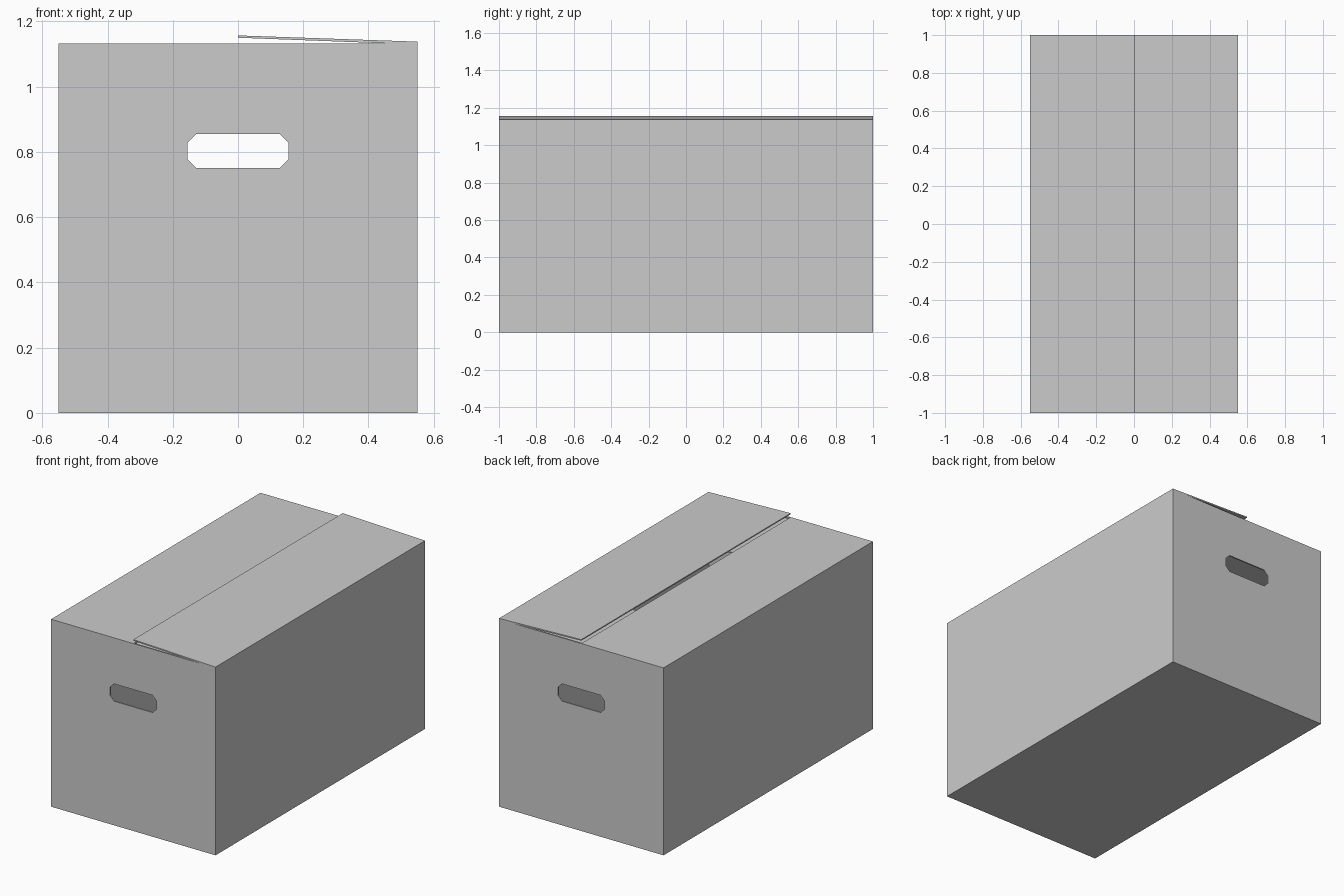
import bpy, bmesh
from mathutils import Vector

if "Cube" in bpy.data.objects:
    bpy.data.objects.remove(bpy.data.objects["Cube"])

HX, HY, H, T = 0.55, 1.0, 1.133, 0.008


def prism(name, profile, y0, y1):
    """Extrude an x-z profile along y."""
    bm = bmesh.new()
    face = bm.faces.new([bm.verts.new((x, y0, z)) for x, z in profile])
    ext = bmesh.ops.extrude_face_region(bm, geom=[face])
    verts = [v for v in ext["geom"] if isinstance(v, bmesh.types.BMVert)]
    bmesh.ops.translate(bm, verts=verts, vec=Vector((0, y1 - y0, 0)))
    bmesh.ops.recalc_face_normals(bm, faces=bm.faces)
    mesh = bpy.data.meshes.new(name)
    bm.to_mesh(mesh)
    bm.free()
    ob = bpy.data.objects.new(name, mesh)
    bpy.context.collection.objects.link(ob)
    return ob


def plate(name, x0, x1, y0, y1, z0, z1):
    return prism(name, [(x0, z0), (x1, z0), (x1, z1), (x0, z1)], y0, y1)


# Box body, including the flat left flap
body = plate("box_body", -HX, HX, -HY, HY, 0, H)

# Cutters: inner space, open right half of the top, hand holes
W, Z0, Z1, C = 0.155, 0.75, 0.855, 0.027
hole = [(-W + C, Z0), (W - C, Z0), (W, Z0 + C), (W, Z1 - C),
        (W - C, Z1), (-W + C, Z1), (-W, Z1 - C), (-W, Z0 + C)]
cutters = [
    plate("cavity_cutter", -HX + T, HX - T, -HY + T, HY - T, T, H - T),
    plate("opening_cutter", 0, HX - T - 0.001, -HY + T + 0.001, HY - T - 0.001, 1.0, 1.3),
    prism("handle_cutter", hole, -1.2, 1.2),
]
for cutter in cutters:
    mod = body.modifiers.new(cutter.name, "BOOLEAN")
    mod.operation = "DIFFERENCE"
    mod.solver = "EXACT"
    mod.object = cutter
    bpy.context.view_layer.objects.active = body
    bpy.ops.object.modifier_apply(modifier=mod.name)
    bpy.data.objects.remove(cutter)

# Slightly raised right flap
prism("right_flap", [(0, 1.150), (0.45, H), (HX, H), (HX, 1.138), (0, 1.157)], -HY, HY)

# Short end flaps folded inside
for name, s in (("front_inner_flap", -1), ("back_inner_flap", 1)):
    ya, yb = sorted((s * (HY - T), s * 0.46))
    plate(name, -HX + 0.012, HX - 0.012, ya, yb, H - 2 * T - 0.002, H - T - 0.002)
